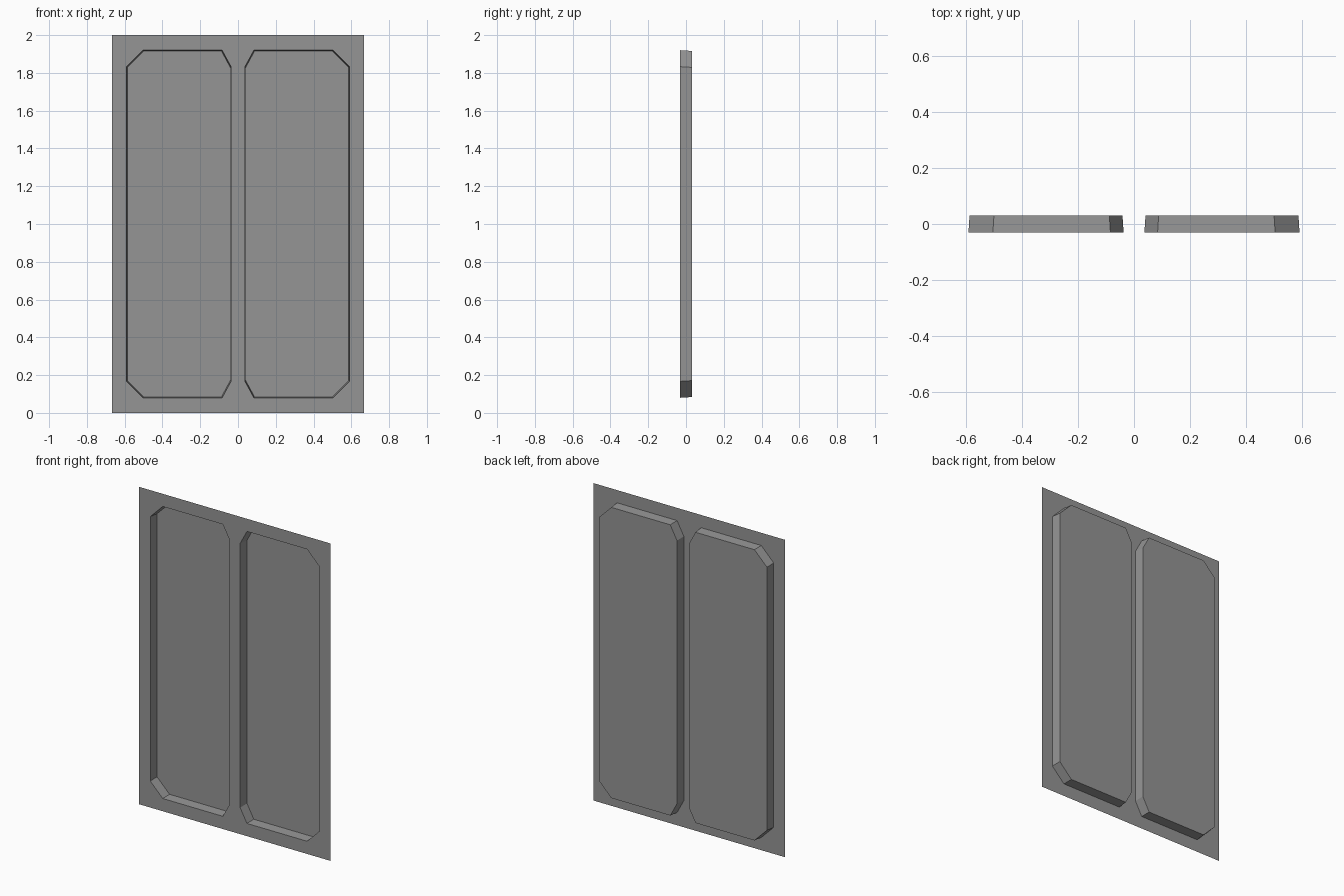
import bpy
import bmesh
from mathutils import Vector

cube = bpy.data.objects.get("Cube")
if cube:
    bpy.data.objects.remove(cube)

HALF_WIDTH, HEIGHT = 0.667, 2.0
FRONT, BACK = -0.031, 0.031
DRAFT = 0.004          # the recess walls taper slightly towards the back

grey = bpy.data.materials.new("painted_grey")
grey.use_nodes = True
colour = (0.3, 0.3, 0.3, 1)
grey.diffuse_color = colour
grey.node_tree.nodes["Principled BSDF"].inputs["Base Color"].default_value = colour


def outline(side, inset):
    """Chamfered recess outline; narrow chamfers beside the centre strip."""
    inner, outer = 0.037 + inset, 0.59 - inset
    low, high = 0.08 + inset, 1.92 - inset
    cut, narrow = 0.087, 0.047
    points = [(inner + narrow, low), (outer - cut, low),
              (outer, low + cut), (outer, high - cut),
              (outer - cut, high), (inner + narrow, high),
              (inner, high - cut), (inner, low + cut)]
    return [(side * x, z) for x, z in points]


def ring(bm, points, y):
    return [bm.verts.new((x, y, z)) for x, z in points]


def loop_edges(bm, verts):
    return [bm.edges.new((a, b)) for a, b in zip(verts, verts[1:] + verts[:1])]


bm = bmesh.new()

# Flat frame with two openings
border = [(-HALF_WIDTH, 0), (HALF_WIDTH, 0), (HALF_WIDTH, HEIGHT), (-HALF_WIDTH, HEIGHT)]
edges = loop_edges(bm, ring(bm, border, FRONT))
rims = {}
for side in (-1, 1):
    rims[side] = ring(bm, outline(side, 0), FRONT)
    edges += loop_edges(bm, rims[side])
bmesh.ops.triangle_fill(bm, edges=edges, use_beauty=True, normal=(0, -1, 0))

# Recessed walls and back sheets
for side, rim in rims.items():
    floor = ring(bm, outline(side, DRAFT), BACK)
    bm.faces.new(floor)
    for i in range(len(rim)):
        j = (i + 1) % len(rim)
        bm.faces.new((rim[i], rim[j], floor[j], floor[i]))

# Turn every face towards the front or into its recess
bm.normal_update()
for face in bm.faces:
    centre = face.calc_center_median()
    if abs(face.normal.y) > 0.9:
        inward = Vector((0, -1, 0))
    else:
        middle_x = 0.31 if centre.x > 0 else -0.31
        inward = Vector((middle_x, 0, HEIGHT / 2)) - centre
        inward.x *= 3
    if face.normal.dot(inward) < 0:
        face.normal_flip()

mesh = bpy.data.meshes.new("door_panel")
bm.to_mesh(mesh)
bm.free()
mesh.materials.append(grey)
bpy.context.collection.objects.link(bpy.data.objects.new("door_panel", mesh))
